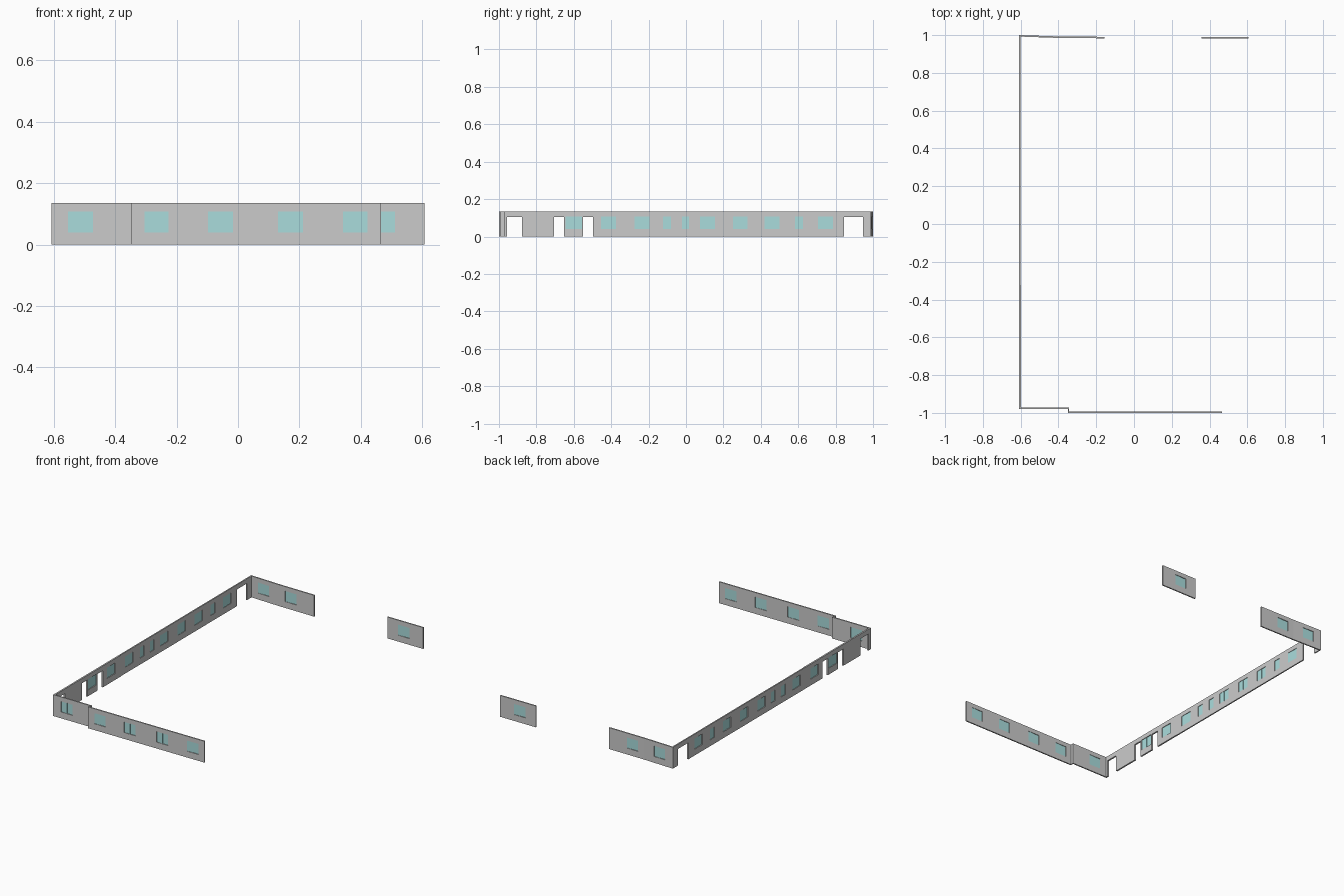
import bpy, bmesh
from mathutils import Vector, Matrix

if "Cube" in bpy.data.objects:
    bpy.data.objects.remove(bpy.data.objects["Cube"])

H = 0.135                  # wall height
WIN_Z = (0.04, 0.107)      # window sill and head
DOOR_H = 0.105

glass = bpy.data.materials.new("glass")
glass.diffuse_color = (0.40, 0.72, 0.72, 1)
glass.use_nodes = True
glass.node_tree.nodes["Principled BSDF"].inputs["Base Color"].default_value = glass.diffuse_color


def finish(name, bm, matrix, mat=None):
    bmesh.ops.recalc_face_normals(bm, faces=bm.faces)
    me = bpy.data.meshes.new(name)
    bm.to_mesh(me)
    bm.free()
    ob = bpy.data.objects.new(name, me)
    ob.matrix_world = matrix
    if mat:
        me.materials.append(mat)
    bpy.context.collection.objects.link(ob)
    return ob


def add_box(bm, lo, hi):
    lo, hi = Vector(lo), Vector(hi)
    size = hi - lo
    m = Matrix.Translation((lo + hi) / 2) @ Matrix.Diagonal((*size, 1))
    bmesh.ops.create_cube(bm, size=1, matrix=m)


def wall(name, p0, p1, windows=(), doors=(), thick=0.008):
    """Wall from p0 to p1 (outer face), inside on the left; openings in world coordinates."""
    a, b = Vector((*p0, 0)), Vector((*p1, 0))
    d = b - a
    axis = 0 if abs(d.x) > abs(d.y) else 1
    length = d.length
    along = lambda c: abs(c - a[axis])
    wins = [sorted(map(along, w)) for w in windows]
    holes = [(s, e, *WIN_Z) for s, e in wins]
    holes += [(*sorted(map(along, w)), 0, DOOR_H) for w in doors]
    xs = sorted({0, length, *(v for h in holes for v in h[:2])})
    zs = sorted({0, H, *(v for h in holes for v in h[2:])})
    # Solid cells of the elevation, extruded to wall thickness
    bm = bmesh.new()
    vert = {(x, z): bm.verts.new((x, 0, z)) for x in xs for z in zs}
    for x0, x1 in zip(xs, xs[1:]):
        for z0, z1 in zip(zs, zs[1:]):
            cx, cz = (x0 + x1) / 2, (z0 + z1) / 2
            if not any(h[0] < cx < h[1] and h[2] < cz < h[3] for h in holes):
                bm.faces.new([vert[k] for k in ((x0, z0), (x1, z0), (x1, z1), (x0, z1))])
    bmesh.ops.delete(bm, geom=[v for v in bm.verts if not v.link_faces], context='VERTS')
    ext = bmesh.ops.extrude_face_region(bm, geom=list(bm.faces), use_keep_orig=True)
    moved = [g for g in ext['geom'] if isinstance(g, bmesh.types.BMVert)]
    bmesh.ops.translate(bm, verts=moved, vec=(0, thick, 0))
    u = d.normalized()
    m = Matrix.Translation(a) @ Matrix(((u.x, -u.y, 0, 0), (u.y, u.x, 0, 0),
                                        (0, 0, 1, 0), (0, 0, 0, 1)))
    finish(name, bm, m)
    # Sliding glass: two overlapping panes, a single one in narrow openings
    if wins:
        bm = bmesh.new()
        for s, e in wins:
            mid = (s + e) / 2 if e - s > 0.06 else e
            add_box(bm, (s, 0.003, WIN_Z[0]), (mid, 0.0045, WIN_Z[1]))
            if mid < e:
                add_box(bm, (mid, 0.0045, WIN_Z[0]), (e, 0.006, WIN_Z[1]))
        finish(name + "_windows", bm, m, glass)


# Front walls with the small step between them
wall("front_wall_left", (-0.600, -0.979), (-0.345, -0.979), [(-0.553, -0.472)])
wall("front_wall_step", (-0.349, -0.971), (-0.349, -1.0), thick=0.006)
wall("front_wall_main", (-0.343, -1.0), (0.465, -1.0),
     [(-0.305, -0.226), (-0.097, -0.017), (0.131, 0.211), (0.342, 0.422)])

# Long side wall in two lengths with windows and doorways
wall("side_wall_rear", (-0.608, 1.0), (-0.608, -0.322),
     [(0.705, 0.785), (0.583, 0.626), (0.42, 0.50), (0.25, 0.33), (0.075, 0.155),
      (-0.022, 0.017), (-0.124, -0.081), (-0.275, -0.195)],
     [(0.845, 0.947)])
wall("side_wall_front", (-0.608, -0.322), (-0.608, -0.979),
     [(-0.455, -0.375), (-0.643, -0.557)],
     [(-0.55, -0.497), (-0.706, -0.652), (-0.957, -0.877)], thick=0.01)

# Back walls: separate right piece, then the left run that kinks outwards
wall("back_wall_right", (0.607, 0.991), (0.357, 0.991), [(0.43, 0.511)])
wall("back_wall_left", (-0.155, 0.991), (-0.40, 0.993), [(-0.36, -0.28)])
wall("back_wall_corner", (-0.40, 0.993), (-0.600, 1.0), [(-0.553, -0.473)])
